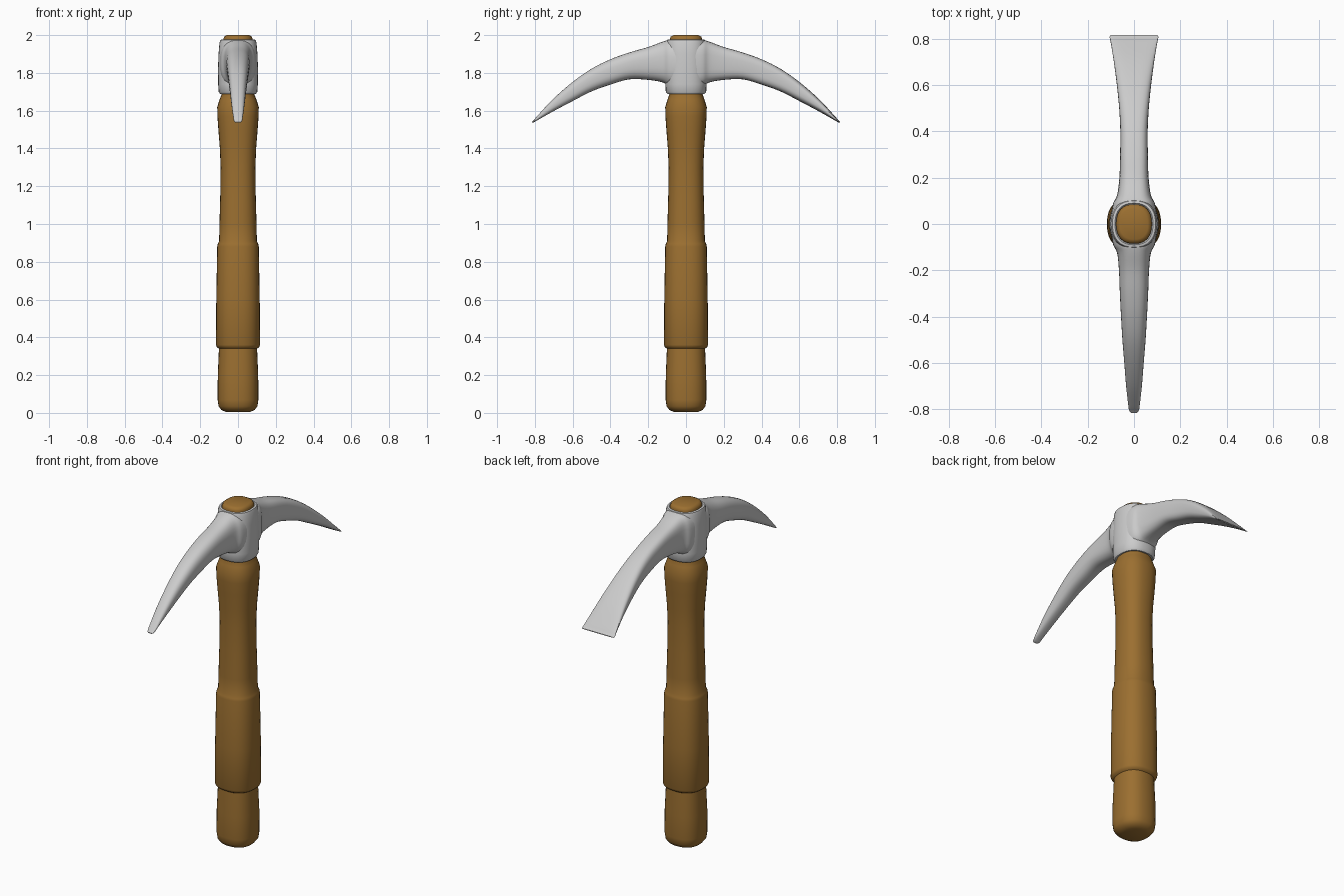
import bpy, bmesh, math

if "Cube" in bpy.data.objects:
    bpy.data.objects.remove(bpy.data.objects["Cube"])

WOOD = bpy.data.materials.new("wood")
WOOD.diffuse_color = (0.33, 0.16, 0.03, 1)
WOOD.use_nodes = True
WOOD.node_tree.nodes["Principled BSDF"].inputs["Base Color"].default_value = WOOD.diffuse_color


def superellipse(a, b, power, n):
    pts = []
    for i in range(n):
        t = 2 * math.pi * i / n
        c, s = math.cos(t), math.sin(t)
        pts.append((a * math.copysign(abs(c) ** (2 / power), c),
                    b * math.copysign(abs(s) ** (2 / power), s)))
    return pts


def smooth_rows(rows, steps=4):
    # Catmull-Rom resampling of station rows
    out = []
    for i in range(len(rows) - 1):
        p0, p1 = rows[max(i - 1, 0)], rows[i]
        p2, p3 = rows[i + 1], rows[min(i + 2, len(rows) - 1)]
        for k in range(steps):
            t = k / steps
            out.append([0.5 * (2 * b + (c - a) * t + (2 * a - 5 * b + 4 * c - d) * t * t
                               + (3 * b - a - 3 * c + d) * t ** 3)
                        for a, b, c, d in zip(p0, p1, p2, p3)])
    return out + [list(rows[-1])]


def loft(name, rings, material=None, closed=False, angle=40):
    bm = bmesh.new()
    vs = [[bm.verts.new(p) for p in ring] for ring in rings]
    n = len(vs[0])
    pairs = list(zip(vs, vs[1:]))
    if closed:
        pairs.append((vs[-1], vs[0]))
    for r0, r1 in pairs:
        for i in range(n):
            j = (i + 1) % n
            bm.faces.new((r0[i], r0[j], r1[j], r1[i]))
    if not closed:
        bm.faces.new(vs[0][::-1])
        bm.faces.new(vs[-1])
    bmesh.ops.recalc_face_normals(bm, faces=bm.faces)
    mesh = bpy.data.meshes.new(name)
    bm.to_mesh(mesh)
    bm.free()
    ob = bpy.data.objects.new(name, mesh)
    bpy.context.collection.objects.link(ob)
    if material:
        mesh.materials.append(material)
    bpy.ops.object.select_all(action='DESELECT')
    ob.select_set(True)
    bpy.context.view_layer.objects.active = ob
    bpy.ops.object.shade_smooth_by_angle(angle=math.radians(angle))
    return ob


def upright(rows, power, n=32):
    # rows: z, half width x, half width y
    return [[(x, y, z) for x, y in superellipse(a, b, power, n)] for z, a, b in rows]


# wooden handle with its stepped grip
handle = [(0.004, .06, .06), (0.015, .088, .088), (0.035, .103, .103), (0.07, .108, .108),
          (0.2, .107, .107), (0.34, .101, .101), (0.348, .112, .112), (0.36, .117, .117),
          (0.6, .115, .115), (0.88, .110, .110), (0.895, .107, .107), (0.91, .100, .100),
          (1.0, .098, .098), (1.15, .094, .094), (1.3, .092, .092), (1.4, .096, .096),
          (1.5, .104, .104), (1.57, .109, .109), (1.62, .110, .110), (1.66, .097, .097),
          (1.69, .085, .087), (1.8, .079, .087), (1.982, .077, .085), (1.993, .072, .08),
          (2.0, .06, .066)]
loft("handle", upright(handle, 2.4), WOOD)

# steel eye collar around the handle
collar = [(1.69, .08, .08), (1.688, .095, .098), (1.70, .102, .107), (1.74, .105, .109),
          (1.82, .106, .109), (1.9, .103, .107), (1.96, .098, .105), (1.975, .093, .1),
          (1.977, .082, .09), (1.965, .072, .08)]
loft("head_collar", upright(collar, 2.4), closed=True)

# blades: distance from centre, top z, bottom z, half width
pick = [(.04, 1.976, 1.715, .098), (.09, 1.974, 1.73, .090), (.125, 1.965, 1.75, .073),
        (.2, 1.937, 1.763, .065), (.3, 1.908, 1.766, .061), (.4, 1.872, 1.738, .056),
        (.5, 1.822, 1.702, .050), (.6, 1.752, 1.651, .042), (.7, 1.665, 1.598, .034),
        (.78, 1.580, 1.553, .025), (.805, 1.551, 1.539, .021), (.815, 1.541, 1.537, .013)]
widths = [.098, .090, .073, .063, .060, .059, .064, .074, .087, .100, .105, .102]
chisel = [row[:3] + (w,) for row, w in zip(pick, widths)]

for name, rows, side, power in (("pick_point", pick, -1, 2.6), ("chisel_blade", chisel, 1, 3.2)):
    rings = []
    for d, top, bottom, w in smooth_rows(rows):
        mid, half = (top + bottom) / 2, (top - bottom) / 2
        rings.append([(x, side * d, mid + z) for x, z in superellipse(w, half, power, 32)])
    loft(name, rings)
